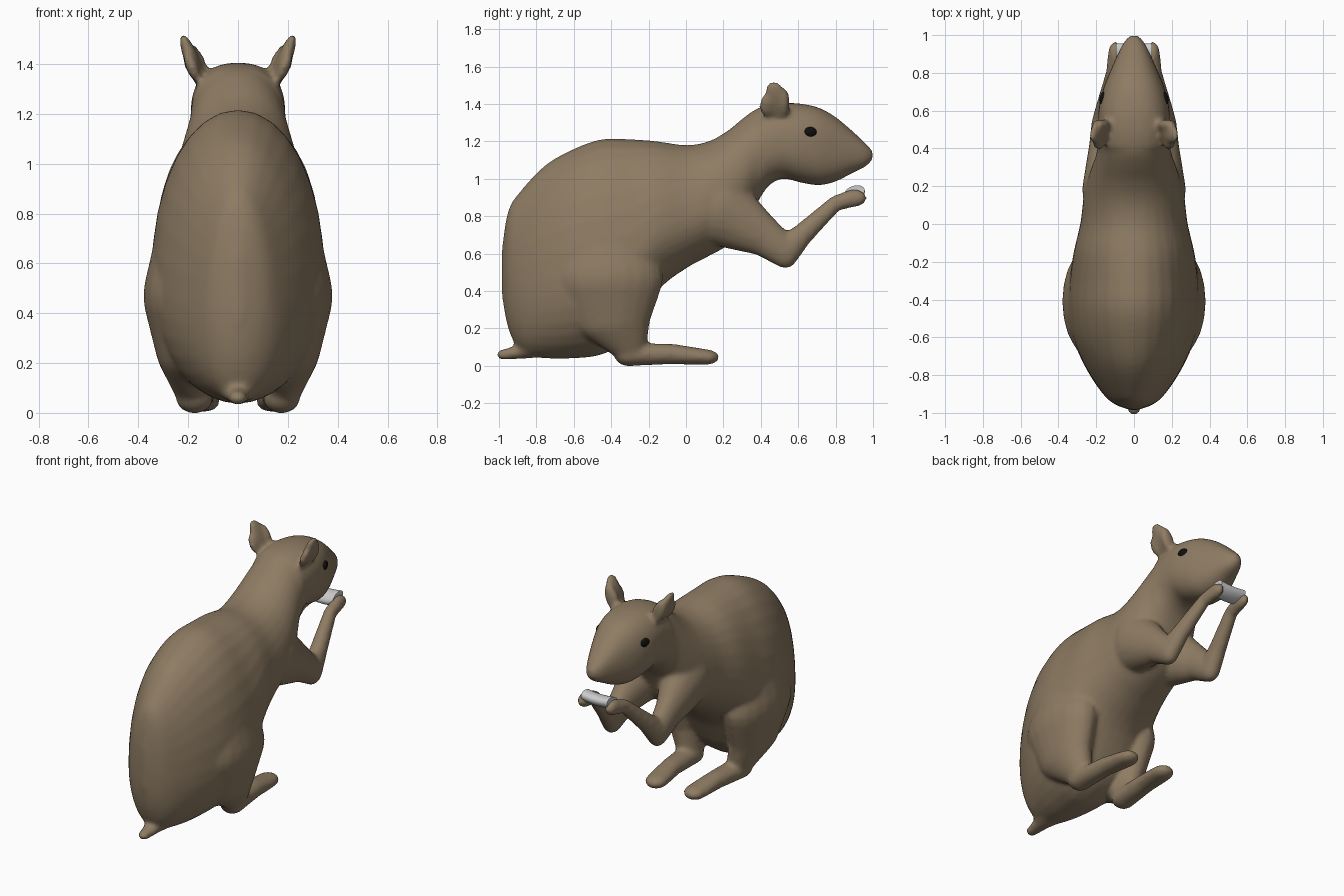
import bpy, bmesh, math
from mathutils import Matrix

if "Cube" in bpy.data.objects:
    bpy.data.objects.remove(bpy.data.objects["Cube"])

def material(name, rgb):
    m = bpy.data.materials.new(name)
    m.diffuse_color = (*rgb, 1)
    m.use_nodes = True
    m.node_tree.nodes["Principled BSDF"].inputs["Base Color"].default_value = m.diffuse_color
    return m

FUR = material("fur", (0.27, 0.20, 0.125))
BLACK = material("eye_black", (0.005, 0.005, 0.005))
WHITE = material("food_white", (0.8, 0.82, 0.83))

def finish(bm, name, mat):
    bmesh.ops.recalc_face_normals(bm, faces=bm.faces)
    for f in bm.faces:
        f.smooth = True
    me = bpy.data.meshes.new(name)
    bm.to_mesh(me)
    bm.free()
    me.materials.append(mat)
    ob = bpy.data.objects.new(name, me)
    bpy.context.collection.objects.link(ob)
    return ob

def loft(bm, rings):
    loops = [[bm.verts.new(p) for p in r] for r in rings]
    n = len(loops[0])
    for a, b in zip(loops, loops[1:]):
        for i in range(n):
            bm.faces.new((a[i], a[(i + 1) % n], b[(i + 1) % n], b[i]))
    bm.faces.new(loops[0])
    bm.faces.new(loops[-1])

def catmull(rows, steps=4):
    out = []
    for i in range(len(rows) - 1):
        p = [rows[max(0, min(len(rows) - 1, i + k))] for k in (-1, 0, 1, 2)]
        for s in range(steps):
            t = s / steps
            out.append([0.5 * (2*b + (c - a)*t + (2*a - 5*b + 4*c - d)*t*t + (3*b - a - 3*c + d)*t**3)
                        for a, b, c, d in zip(*p)])
    return out + [list(rows[-1])]

def ellipsoid(bm, c, r, rot=Matrix()):
    m = Matrix.Translation(c) @ rot @ Matrix.Diagonal((*r, 1))
    bmesh.ops.create_uvsphere(bm, u_segments=20, v_segments=12, radius=1, matrix=m)

def limb(bm, pts):
    # chain of hulls between neighbouring ellipsoids (x, y, z, rx, ry, rz)
    for a, b in zip(pts, pts[1:]):
        part = bmesh.new()
        for p in (a, b):
            ellipsoid(part, p[:3], p[3:])
        res = bmesh.ops.convex_hull(part, input=part.verts)
        junk = {g for g in res["geom_interior"] if isinstance(g, bmesh.types.BMVert)}
        bmesh.ops.delete(part, geom=list(junk), context='VERTS')
        tmp = bpy.data.meshes.new("tmp")
        part.to_mesh(tmp)
        part.free()
        bm.from_mesh(tmp)
        bpy.data.meshes.remove(tmp)

bm = bmesh.new()

# Torso, neck and head: y, top z, bottom z, half width, height fraction of widest point
profile = [
    (-0.985, .62, .38, .02, .5), (-0.95, .83, .20, .11, .45), (-0.88, .94, .07, .18, .42),
    (-0.75, 1.075, .04, .262, .40), (-0.6, 1.16, .04, .325, .40), (-0.45, 1.212, .06, .348, .40),
    (-0.3, 1.212, .15, .342, .40), (-0.15, 1.20, .40, .32, .40), (0.0, 1.18, .52, .285, .40),
    (0.12, 1.20, .585, .27, .42), (0.22, 1.255, .64, .25, .45), (0.30, 1.32, .71, .225, .48),
    (0.37, 1.37, .85, .20, .5), (0.44, 1.395, .96, .19, .5), (0.52, 1.405, 1.0, .19, .5),
    (0.61, 1.402, .98, .187, .5), (0.71, 1.38, .965, .165, .5), (0.80, 1.33, .985, .13, .48),
    (0.89, 1.255, 1.03, .09, .47), (0.96, 1.19, 1.065, .055, .47), (0.998, 1.15, 1.10, .022, .5)]
rings = []
for y, top, bot, w, f in catmull(profile):
    zc = bot + (top - bot) * f
    e = 0.85 if y > 0.4 else 0.97
    ring = []
    for k in range(32):
        c, s = math.cos(k * math.tau / 32), math.sin(k * math.tau / 32)
        h = top - zc if s > 0 else zc - bot
        ring.append((w * math.copysign(abs(c)**e, c), y, zc + h * math.copysign(abs(s)**e, s)))
    rings.append(ring)
loft(bm, rings)

# Stub tail
limb(bm, [(0, -.72, .15, .14, .08, .10), (0, -.88, .075, .055, .05, .038), (0, -.985, .058, .034, .027, .028)])

for sx in (1, -1):
    def side(pts):
        return [(sx * p[0],) + tuple(p[1:]) for p in pts]
    # Haunch and lower leg
    limb(bm, side([(.18, -.42, .82, .12, .20, .15), (.23, -.41, .47, .15, .29, .20),
                   (.215, -.40, .26, .115, .21, .14), (.185, -.31, .10, .075, .10, .07)]))
    # Long hind foot
    limb(bm, side([(.175, -.31, .06, .075, .075, .062), (.16, -.08, .063, .065, .08, .055),
                   (.14, .10, .046, .07, .08, .042)]))
    # Arm, forearm and paw
    limb(bm, side([(.13, .18, .84, .145, .17, .20), (.16, .40, .71, .08, .09, .12),
                   (.165, .53, .61, .06, .075, .09), (.15, .62, .70, .052, .058, .06),
                   (.11, .80, .87, .039, .042, .042), (.10, .90, .897, .038, .068, .047)]))
    # Cupped ear: front rim, back blade and lower lobe
    lean = Matrix.Rotation(sx * math.radians(22), 4, 'Y')
    tilt = lean @ Matrix.Rotation(math.radians(12), 4, 'X')
    ellipsoid(bm, (sx * .184, .485, 1.415), (.03, .062, .118), tilt)
    ellipsoid(bm, (sx * .172, .525, 1.40), (.045, .03, .09), lean)
    ellipsoid(bm, (sx * .185, .43, 1.39), (.025, .04, .065), lean)

body = finish(bm, "rodent_body", FUR)
rm = body.modifiers.new("merge", 'REMESH')
rm.mode = 'VOXEL'
rm.voxel_size = 0.014
rm.use_smooth_shade = True
sm = body.modifiers.new("soften", 'SMOOTH')
sm.factor = 0.5
sm.iterations = 8

# Eyes
for sx, n in ((1, "right_eye"), (-1, "left_eye")):
    e = bmesh.new()
    ellipsoid(e, (sx * .166, .665, 1.25), (.017, .034, .027), Matrix.Rotation(sx * .22, 4, 'Z'))
    finish(e, n, BLACK)

# Piece of food held between the paws: thick curved strip across x
food = bmesh.new()
strip = []
for i in range(9):
    x = -.095 + .19 * i / 8
    sag = -.008 * (1 - (x / .095)**2)
    strip.append([(x, .90 + .056 * math.cos(a), .925 + sag + .038 * math.sin(a) + .012 * math.cos(a))
                  for a in (k * math.tau / 24 for k in range(24))])
loft(food, strip)
ob = finish(food, "held_food", WHITE)
bpy.context.view_layer.objects.active = ob
ob.select_set(True)
bpy.ops.object.shade_smooth_by_angle(angle=math.radians(50))
